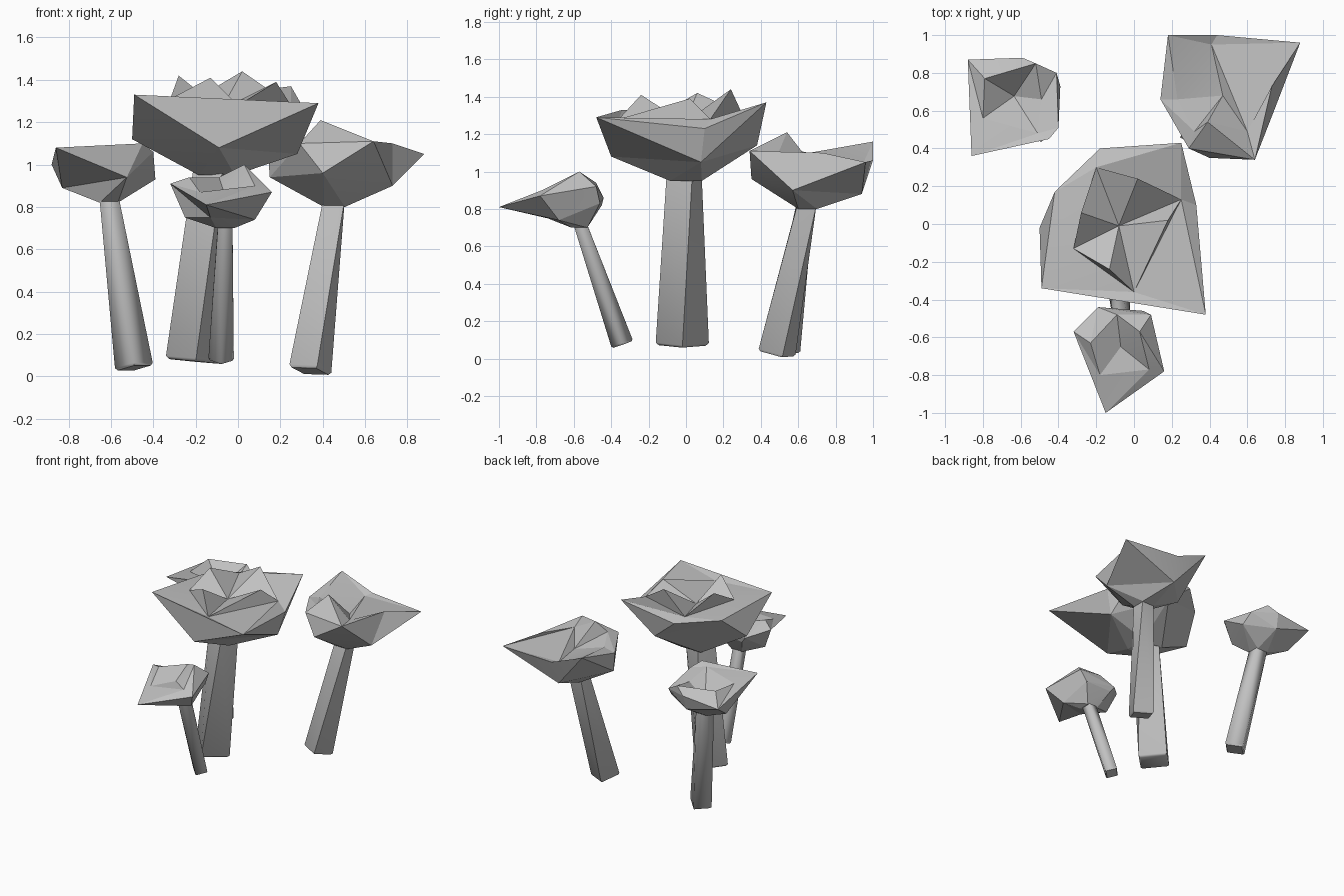
import bpy
import bmesh
import math
from mathutils import Vector

SIDES = 4

default_cube = bpy.data.objects.get("Cube")
if default_cube:
    bpy.data.objects.remove(default_cube, do_unlink=True)

# One plain stone grey for everything
grey = bpy.data.materials.new("stone_grey")
grey.use_nodes = True
tone = (0.53, 0.53, 0.53, 1)
grey.diffuse_color = tone
grey.node_tree.nodes["Principled BSDF"].inputs["Base Color"].default_value = tone


def finish(name, bm, angle):
    """Turn a bmesh into a named, shaded object."""
    bmesh.ops.recalc_face_normals(bm, faces=bm.faces)
    mesh = bpy.data.meshes.new(name)
    bm.to_mesh(mesh)
    bm.free()
    mesh.materials.append(grey)
    obj = bpy.data.objects.new(name, mesh)
    bpy.context.collection.objects.link(obj)
    bpy.ops.object.select_all(action="DESELECT")
    obj.select_set(True)
    bpy.context.view_layer.objects.active = obj
    bpy.ops.object.shade_smooth_by_angle(angle=math.radians(angle))
    return obj


def make_ring(bm, points, middle):
    """Vertices paired with their bearing about the middle, in order."""
    ring = []
    for point in points:
        away = Vector(point) - middle
        ring.append((math.atan2(away.y, away.x), bm.verts.new(point)))
    return sorted(ring, key=lambda pair: pair[0])


def stitch(bm, lower, upper):
    """Join two rings of different counts, taking edges by middle bearing."""

    def edge_bearing(ring, k):
        total = 0
        for step in (k, k + 1):
            turns, index = divmod(step, len(ring))
            total += ring[index][0] + turns * math.tau
        return total / 2

    i = j = 0
    while i < len(lower) or j < len(upper):
        a, b = lower[i % len(lower)][1], upper[j % len(upper)][1]
        step_lower = j >= len(upper) or (
            i < len(lower) and edge_bearing(lower, i) <= edge_bearing(upper, j))
        if step_lower:
            i += 1
            bm.faces.new((a, lower[i % len(lower)][1], b))
        else:
            j += 1
            bm.faces.new((a, upper[j % len(upper)][1], b))


def make_cap(name, neck, neck_radius, belly, rim, crown, hollow, peaks=()):
    """Faceted cap: neck, belly, rim and crown rings closing on a hollow.
    Peaks, one per crown edge, rise between the crown and the hollow."""
    bm = bmesh.new()
    centre, neck = Vector(hollow), Vector(neck)
    base = []
    for k in range(4):
        a = math.tau * (k + 0.5) / 4
        base.append(neck + Vector((math.cos(a), math.sin(a), 0)) * neck_radius)
    rings = [make_ring(bm, base, neck)]
    rings += [make_ring(bm, points, centre) for points in (belly, rim, crown)]
    bm.faces.new([vert for _, vert in rings[0]])
    for lower, upper in zip(rings, rings[1:]):
        stitch(bm, lower, upper)
    tip = bm.verts.new(centre)
    top = [vert for _, vert in rings[-1]]
    summits = [vert for _, vert in make_ring(bm, peaks, centre)]
    for k, vert in enumerate(top):
        following = top[(k + 1) % len(top)]
        if summits:
            for pair in ((vert, following), (following, tip), (tip, vert)):
                bm.faces.new((*pair, summits[k]))
        else:
            bm.faces.new((vert, following, tip))
    return finish(name, bm, 12)


def make_stem(name, foot, foot_radius, head, head_radius, turn, twist):
    """Square, tapered, twisted leaning stem with a softened foot."""
    bm = bmesh.new()
    foot, head = Vector(foot), Vector(head)
    tilt = Vector((0, 0, 1)).rotation_difference(head - foot)
    previous = None
    for t, radius in ((0, foot_radius * 0.88), (0.015, foot_radius), (1, head_radius)):
        ring = []
        for k in range(SIDES):
            a = math.tau * k / SIDES + math.radians(turn + twist * t)
            offset = tilt @ Vector((math.cos(a), math.sin(a), 0))
            ring.append(bm.verts.new(foot.lerp(head, t) + offset * radius))
        if previous:
            for k in range(SIDES):
                n = (k + 1) % SIDES
                bm.faces.new((previous[k], previous[n], ring[k]))
                bm.faces.new((previous[n], ring[n], ring[k]))
        else:
            bm.faces.new(ring)
        previous = ring
    bm.faces.new(previous)
    return finish(name, bm, 50)


# Large middle mushroom
make_stem("middle_stem", (-.2, -.02, .07), .142, (-.115, -.01, .99), .103, 0, 25)
make_cap(
    "middle_cap", (-.1, 0, .95), .12,
    belly=[(-.5, -.02, 1.12), (-.09, -.4, 1.08), (.28, .08, 1.05), (0, .38, 1.14)],
    rim=[(-.49, -.34, 1.33), (.38, -.48, 1.29), (.33, .1, 1.23),
         (.25, .43, 1.37), (-.18, .4, 1.29), (-.42, .17, 1.29)],
    crown=[(-.32, -.13, 1.31), (0, -.36, 1.28), (.25, .13, 1.28), (-.2, .3, 1.31)],
    peaks=[(-.13, -.24, 1.41), (.18, .02, 1.39), (.02, .24, 1.44), (-.28, .06, 1.42)],
    hollow=(-.08, -.01, 1.26))

# Back mushroom on the left
make_stem("back_left_stem", (.34, .485, .025), .105, (.455, .65, .84), .07, 17, 28)
make_cap(
    "back_left_cap", (.455, .65, .8), .07,
    belly=[(.4, .35, .96), (.73, .57, .9), (.42, .94, .88), (.15, .66, .94)],
    rim=[(.14, .66, 1.08), (.18, 1, 1.16), (.44, 1, 1.06), (.88, .96, 1.05),
         (.73, .73, 1.1), (.64, .34, 1.11), (.29, .4, 1.1)],
    crown=[(.23, .66, 1.1), (.41, .95, 1.05), (.6, .49, 1.09), (.39, .54, 1.21),
           (.32, .49, 1.13)],
    hollow=(.47, .68, 1.03))

# Back mushroom on the right
make_stem("back_right_stem", (-.49, .52, .04), .09, (-.61, .64, .85), .063, 0, 45)
make_cap(
    "back_right_cap", (-.61, .64, .82), .06,
    belly=[(-.83, .7, .89), (-.525, .45, .94), (-.39, .73, .93), (-.6, .85, .92)],
    rim=[(-.86, .36, 1.08), (-.45, .45, 1.1), (-.4, .51, 1.06), (-.41, .8, 1.01),
         (-.59, .88, 1.03), (-.88, .87, 1)],
    crown=[(-.79, .77, 1.08), (-.8, .56, 1.06), (-.51, .48, 1.08), (-.49, .66, 1.03),
           (-.52, .85, 1.08)],
    hollow=(-.635, .677, .94))

# Small front mushroom
make_stem("front_stem", (-.08, -.34, .075), .06, (-.06, -.57, .73), .048, 0, 45)
make_cap(
    "front_cap", (-.06, -.57, .7), .06,
    belly=[(-.25, -.6, .75), (-.13, -.74, .75), (.08, -.68, .74), (.05, -.46, .83),
           (-.16, -.45, .82)],
    rim=[(-.15, -1, .81), (.16, -.78, .87), (.09, -.48, .92), (-.19, -.44, .86),
         (-.32, -.57, .91)],
    crown=[(-.18, -.8, .87), (.08, -.77, .9), (.03, -.57, 1), (-.09, -.48, .94),
           (-.23, -.63, .94)],
    hollow=(-.07, -.65, .88))
